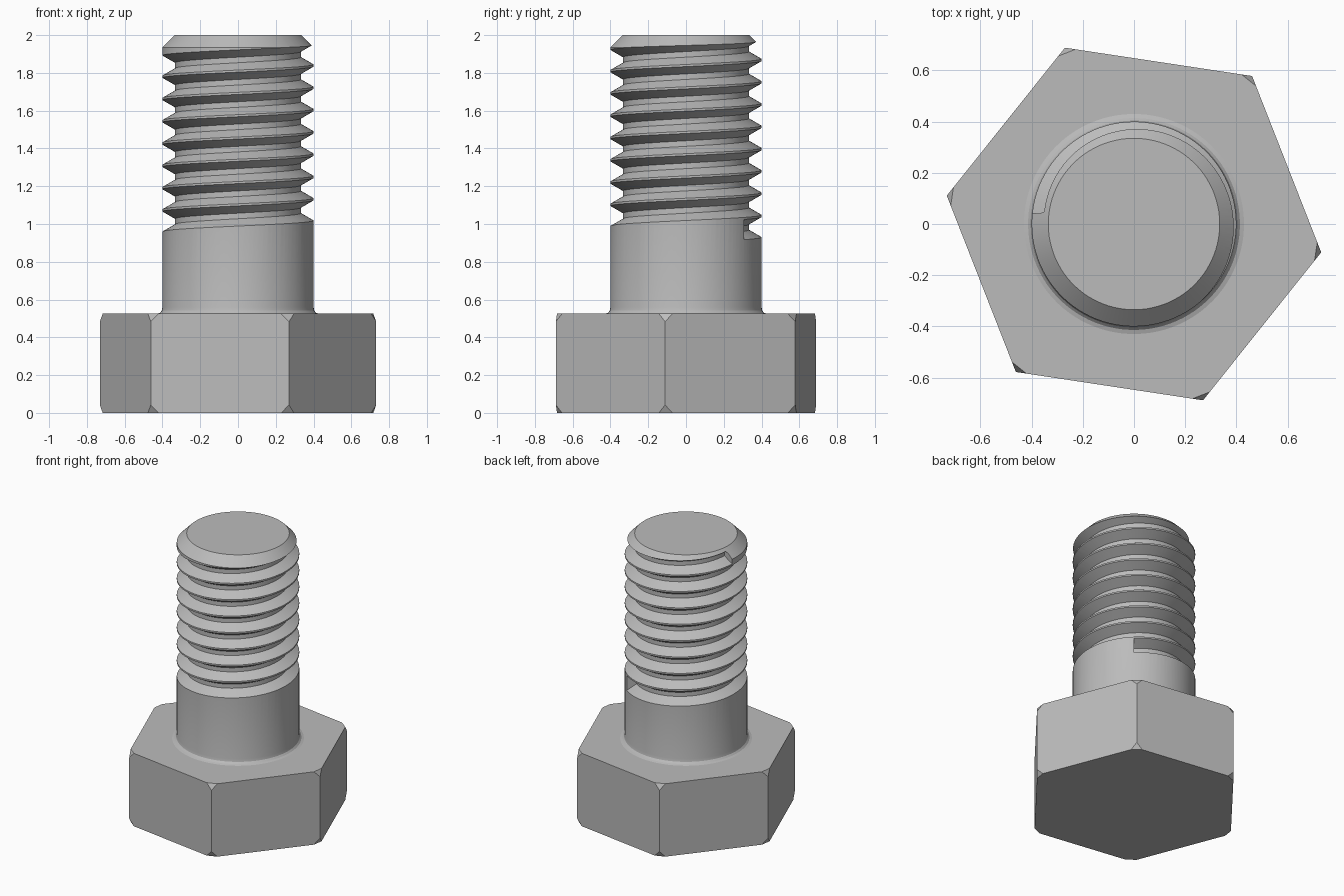
import bpy, bmesh
from math import radians, cos, sin, pi
from mathutils import Vector

cube = bpy.data.objects.get("Cube")
if cube:
    bpy.data.objects.remove(cube, do_unlink=True)

SEGS = 96                      # columns round the shank
START = radians(50)            # where the thread groove begins
RADIUS, ROOT, TOP = 0.4, 0.333, 2.0
PITCH = 0.118
HEAD_R, HEAD_H = 0.74, 0.525

steel = bpy.data.materials.new("grey steel")
steel.use_nodes = True
steel.diffuse_color = (0.5, 0.5, 0.5, 1)
steel.node_tree.nodes["Principled BSDF"].inputs["Base Color"].default_value = (0.5, 0.5, 0.5, 1)


def make_object(name, bm):
    bmesh.ops.recalc_face_normals(bm, faces=bm.faces)
    mesh = bpy.data.meshes.new(name)
    bm.to_mesh(mesh)
    bm.free()
    mesh.materials.append(steel)
    obj = bpy.data.objects.new(name, mesh)
    bpy.context.collection.objects.link(obj)
    return obj


def at(r, angle, z):
    return Vector((r * cos(angle), r * sin(angle), z))


def skin(bm, rings, closed):
    """Join neighbouring rings of vertices with quads and cap both ends."""
    n = len(rings[0])
    for a, b in zip(rings, rings[1:]):
        for i in range(n):
            j = (i + 1) % n
            bm.faces.new((a[i], a[j], b[j], b[i]))
    if closed:
        bm.faces.new(rings[0])
        bm.faces.new(rings[-1])


# Hexagonal head with its corners nipped off
bm = bmesh.new()
rings = [[bm.verts.new(at(HEAD_R, radians(-8.6 + 60 * i), z)) for i in range(6)]
         for z in (0, HEAD_H)]
skin(bm, rings, True)
bmesh.ops.bevel(bm, geom=bm.verts[:], offset=0.042, segments=1, affect='VERTICES')
make_object("hex_head", bm)

# Shank: filleted foot, plain cylinder, chamfered tip
profile = [(0.43, HEAD_H - 0.01), (0.43, HEAD_H), (0.414, 0.53), (0.404, 0.541),
           (RADIUS, 0.56), (RADIUS, 1.935), (0.335, TOP)]
bm = bmesh.new()
rings = [[bm.verts.new(at(r, START + 2 * pi * i / SEGS, z)) for i in range(SEGS)]
         for r, z in profile]
skin(bm, rings, True)
shank = make_object("threaded_shank", bm)

# Groove cutter: trapezoid swept up a right-handed helix
OUTER = 0.41
SLOPE = 0.577
low = 0.917                    # lower groove edge at the start
flank = (RADIUS - ROOT) * SLOPE
over = (OUTER - RADIUS) * SLOPE
width = 2 * flank + PITCH / 4
section = [(OUTER, -over), (ROOT, flank), (ROOT, width - flank), (OUTER, width + over)]
bm = bmesh.new()
rings = []
for s in range(8 * SEGS + 34):
    turn = s / SEGS
    rings.append([bm.verts.new(at(r, START + 2 * pi * turn, low + PITCH * turn + z))
                  for r, z in section])
skin(bm, rings, True)
bmesh.ops.triangulate(bm, faces=bm.faces[:])
cutter = make_object("groove_cutter", bm)
cutter.hide_render = True

# Cut the thread and bake the result
mod = shank.modifiers.new("thread", 'BOOLEAN')
mod.operation = 'DIFFERENCE'
mod.solver = 'EXACT'
mod.object = cutter
bpy.context.view_layer.update()
graph = bpy.context.evaluated_depsgraph_get()
cut_mesh = bpy.data.meshes.new_from_object(shank.evaluated_get(graph))
shank.modifiers.clear()
shank.data = cut_mesh
bpy.data.objects.remove(cutter, do_unlink=True)

# Smooth the round faces, keep thread edges crisp
bpy.ops.object.select_all(action='DESELECT')
shank.select_set(True)
bpy.context.view_layer.objects.active = shank
bpy.ops.object.shade_smooth_by_angle(angle=radians(30))
